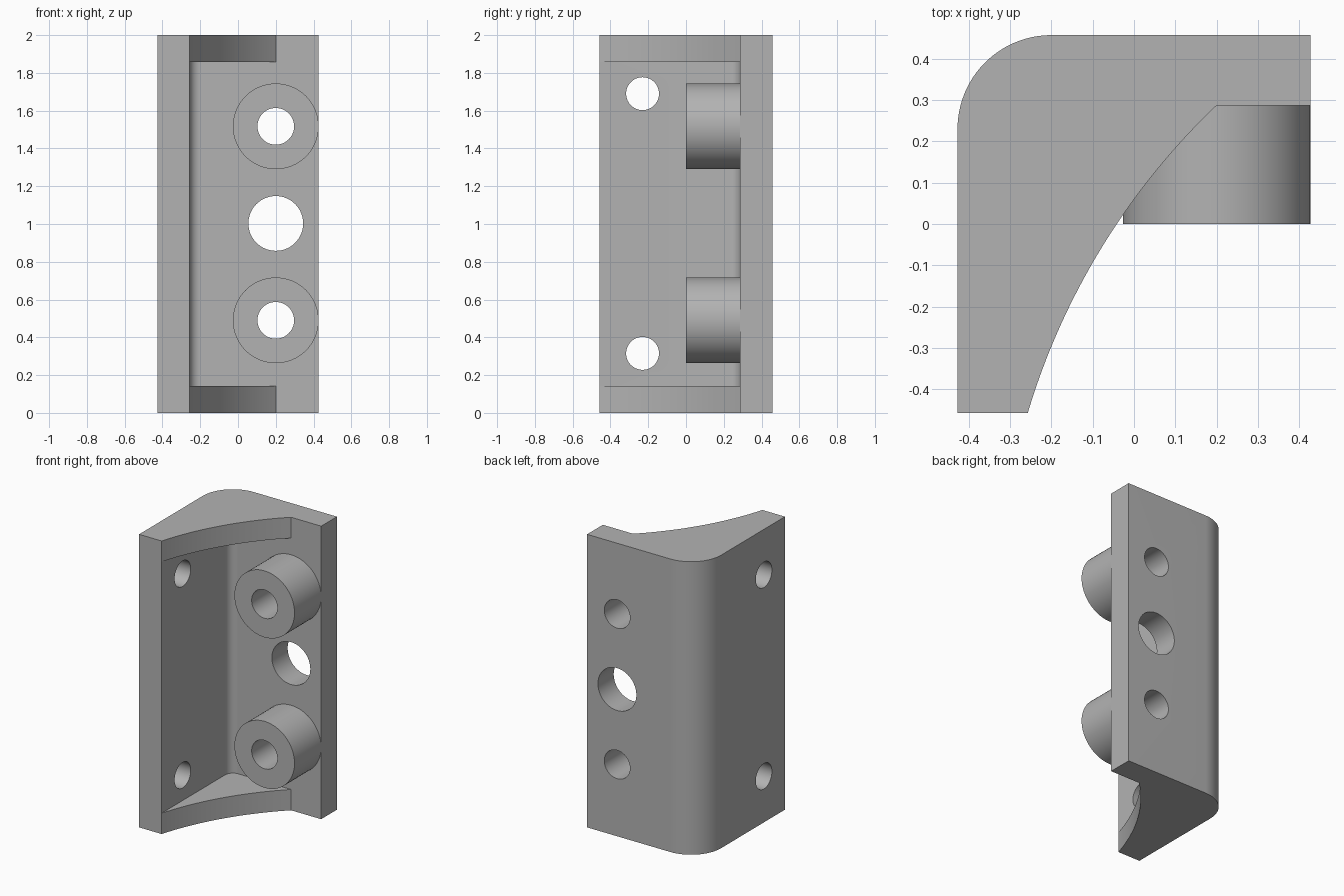
import bpy, bmesh, math
from mathutils import Vector

cube = bpy.data.objects.get("Cube")
if cube:
    bpy.data.objects.remove(cube, do_unlink=True)

# Main dimensions
HX, HY, HEIGHT, WALL = 0.427, 0.457, 2.0, 0.17
IN_X, IN_Y = -HX + WALL, HY - WALL      # inner faces of the two walls
HOLE_X, BOSS_Z = 0.2, (0.49, 1.517)

grey = bpy.data.materials.new("grey")
grey.use_nodes = True
grey.diffuse_color = (0.45, 0.45, 0.45, 1)
grey.node_tree.nodes["Principled BSDF"].inputs["Base Color"].default_value = grey.diffuse_color


def arc(center, radius, start, end, steps):
    """Points on a circular arc, angles in degrees."""
    angles = [math.radians(start + (end - start) * i / steps) for i in range(steps + 1)]
    return [(center[0] + radius * math.cos(a), center[1] + radius * math.sin(a)) for a in angles]


def arc_through(p, q, sagitta, steps):
    """Arc from p to q bulging to the left of the direction p to q."""
    p, q = Vector(p), Vector(q)
    half = (q - p).length / 2
    radius = (half ** 2 + sagitta ** 2) / (2 * sagitta)
    d = (q - p).normalized()
    left = Vector((-d.y, d.x))
    center = (p + q) / 2 - left * (radius - sagitta)
    a, b = p - center, q - center
    return arc(center, radius, math.degrees(math.atan2(a.y, a.x)),
               math.degrees(math.atan2(b.y, b.x)), steps)


def extrude(name, points, z0, z1):
    """Solid prism from a plan outline."""
    bm = bmesh.new()
    face = bm.faces.new([bm.verts.new((x, y, z0)) for x, y in points])
    top = bmesh.ops.extrude_face_region(bm, geom=[face])["geom"]
    bmesh.ops.translate(bm, vec=(0, 0, z1 - z0),
                        verts=[v for v in top if isinstance(v, bmesh.types.BMVert)])
    bmesh.ops.recalc_face_normals(bm, faces=bm.faces)
    return finish(name, bm)


def cylinder(name, radius, start, end):
    """Solid cylinder between two points."""
    start, end = Vector(start), Vector(end)
    bm = bmesh.new()
    bmesh.ops.create_cone(bm, cap_ends=True, segments=64, radius1=radius,
                          radius2=radius, depth=(end - start).length)
    obj = finish(name, bm)
    turn = (end - start).to_track_quat("Z", "Y").to_matrix().to_4x4()
    turn.translation = (start + end) / 2
    obj.data.transform(turn)
    return obj


def finish(name, bm):
    mesh = bpy.data.meshes.new(name)
    bm.to_mesh(mesh)
    bm.free()
    mesh.materials.append(grey)
    obj = bpy.data.objects.new(name, mesh)
    bpy.context.collection.objects.link(obj)
    return obj


def activate(obj):
    bpy.ops.object.select_all(action="DESELECT")
    obj.select_set(True)
    bpy.context.view_layer.objects.active = obj


def cut(obj, cutter):
    """Subtract the cutter and discard it."""
    mod = obj.modifiers.new("cut", "BOOLEAN")
    mod.operation, mod.solver, mod.object = "DIFFERENCE", "EXACT", cutter
    activate(obj)
    bpy.ops.object.modifier_apply(modifier=mod.name)
    bpy.data.objects.remove(cutter, do_unlink=True)


# Bracket: full-height outline with a rounded back corner and a concave front
outer_r = 0.227
outline = arc_through((IN_X, -HY), (HOLE_X, IN_Y), 0.057, 32)
outline += [(HX, IN_Y), (HX, HY)]
outline += arc((-HX + outer_r, HY - outer_r), outer_r, 90, 180, 24)
outline += [(-HX, -HY)]
bracket = extrude("corner_bracket", outline, 0, HEIGHT)

# Pocket between the end gussets, with a filleted inner corner
inner_r = outer_r - WALL
pocket = [(IN_X, -1), (1, -1), (1, IN_Y)]
pocket += arc((IN_X + inner_r, IN_Y - inner_r), inner_r, 90, 180, 16)
cut(bracket, extrude("pocket_cutter", pocket, 0.142, HEIGHT - 0.142))

# Bosses with bored screw holes through the back wall
parts = [bracket]
for side, z in zip(("lower", "upper"), BOSS_Z):
    boss = cylinder(side + "_boss", 0.227, (HOLE_X, 0, z), (HOLE_X, IN_Y, z))
    for part in (boss, bracket):
        cut(part, cylinder("drill", 0.097, (HOLE_X, -0.1, z), (HOLE_X, 1, z)))
    parts.append(boss)

# Large centre hole in the back wall
cut(bracket, cylinder("drill", 0.145, (HOLE_X, 0, 1.003), (HOLE_X, 1, 1.003)))

# Two holes in the side wall
for z in (0.315, 1.69):
    cut(bracket, cylinder("drill", 0.087, (-1, -0.23, z), (0, -0.23, z)))

for part in parts:
    activate(part)
    bpy.ops.object.shade_smooth_by_angle(angle=math.radians(30))
